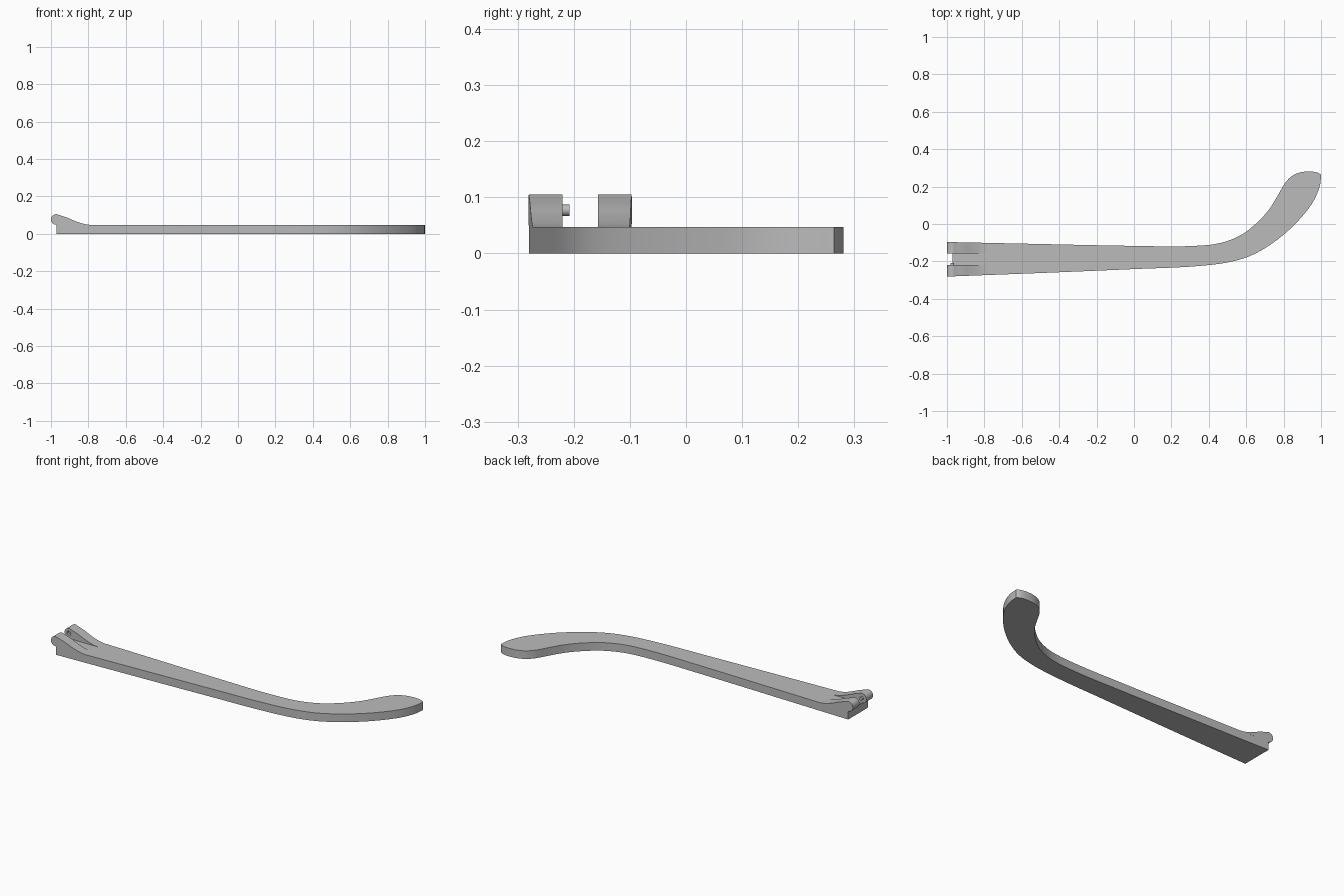
import bpy, bmesh, math
from mathutils import Vector

cube = bpy.data.objects.get("Cube")
if cube:
    bpy.data.objects.remove(cube, do_unlink=True)

grey = bpy.data.materials.new("plain grey")
grey.use_nodes = True
colour = (0.5, 0.5, 0.5, 1)
grey.diffuse_color = colour
grey.node_tree.nodes["Principled BSDF"].inputs["Base Color"].default_value = colour

TOP = 0.047               # thickness of the flat arm
PIVOT = (-0.972, 0.077)   # hinge axis in x, z
RADIUS = 0.028


def spline(points, steps=6):
    """Smooth path through the points."""
    p = [Vector(q) for q in points]
    p = [2 * p[0] - p[1]] + p + [2 * p[-1] - p[-2]]
    path = []
    for a, b, c, d in zip(p, p[1:], p[2:], p[3:]):
        span = (c - b).length
        m1 = ((c - b) / span + (b - a).normalized()) * span / 2
        m2 = ((c - b) / span + (d - c).normalized()) * span / 2
        for i in range(steps):
            t = i / steps
            path.append(b * (2*t**3 - 3*t**2 + 1) + m1 * (t**3 - 2*t**2 + t)
                        + c * (3*t**2 - 2*t**3) + m2 * (t**3 - t**2))
    return path + [p[-2]]


def prism(name, side_a, side_b):
    """Solid between two matching outlines."""
    bm = bmesh.new()
    a = [bm.verts.new(v) for v in side_a]
    b = [bm.verts.new(v) for v in side_b]
    bm.faces.new(a)
    bm.faces.new(b[::-1])
    for i in range(len(a)):
        j = (i + 1) % len(a)
        bm.faces.new((a[j], a[i], b[i], b[j]))
    bmesh.ops.recalc_face_normals(bm, faces=bm.faces)
    mesh = bpy.data.meshes.new(name)
    bm.to_mesh(mesh)
    bm.free()
    mesh.materials.append(grey)
    ob = bpy.data.objects.new(name, mesh)
    bpy.context.collection.objects.link(ob)
    return ob


def rod(name, radius, y0, y1):
    """Cylinder on the hinge axis."""
    ring = [(PIVOT[0] + radius * math.cos(math.tau * i / 24),
             PIVOT[1] + radius * math.sin(math.tau * i / 24)) for i in range(24)]
    return prism(name, [(x, y0, z) for x, z in ring], [(x, y1, z) for x, z in ring])


def smooth(ob):
    bpy.ops.object.select_all(action='DESELECT')
    ob.select_set(True)
    bpy.context.view_layer.objects.active = ob
    bpy.ops.object.shade_smooth_by_angle(angle=math.radians(30))


# Curved flat arm
back_edge = spline([(-0.97, -0.097), (-0.5, -0.107), (0, -0.117), (0.3, -0.118),
                    (0.46, -0.102), (0.57, -0.06), (0.65, 0), (0.72, 0.075),
                    (0.77, 0.155), (0.81, 0.222), (0.845, 0.257), (0.89, 0.276),
                    (0.94, 0.281), (0.98, 0.275), (1, 0.264)])
front_edge = spline([(1, 0.264), (0.995, 0.21), (0.963, 0.128), (0.914, 0.058),
                     (0.834, -0.027), (0.727, -0.112), (0.62, -0.171),
                     (0.513, -0.203), (0.353, -0.224), (0, -0.241),
                     (-0.5, -0.262), (-0.97, -0.28)])
outline = back_edge + front_edge[1:]
arm = prism("arm", [(x, y, 0) for x, y in outline], [(x, y, TOP) for x, y in outline])

# Hinge ears: round knuckle running down a concave ramp
ramp = spline([(-0.955, 0.1), (-0.91, 0.085), (-0.87, 0.068), (-0.82, 0.052), (-0.785, TOP)], 4)
knuckle = [(PIVOT[0] + RADIUS * math.cos(a), PIVOT[1] + RADIUS * math.sin(a))
           for a in (math.radians(265 - 10 * i) for i in range(21))]
profile = [(-0.97, TOP)] + knuckle + [tuple(v) for v in ramp]


def ear(name, inner, outer, slope):
    return prism(name, [(x, inner, z) for x, z in profile],
                 [(x, outer + slope * (x + 0.97), z) for x, z in profile])


front_ear = ear("front_hinge_ear", -0.22, -0.28, 0.038)
back_ear = ear("back_hinge_ear", -0.157, -0.097, -0.021)

# Pin on one ear, matching socket in the other
pin = rod("hinge_pin", 0.01, -0.221, -0.208)
cutter = rod("socket_cutter", 0.012, -0.17, -0.143)
cutter.hide_render = True
bpy.context.view_layer.objects.active = back_ear
cut = back_ear.modifiers.new("socket", 'BOOLEAN')
cut.operation = 'DIFFERENCE'
cut.object = cutter
bpy.ops.object.modifier_apply(modifier=cut.name)
bpy.data.objects.remove(cutter, do_unlink=True)

for part in (arm, front_ear, back_ear, pin):
    smooth(part)
